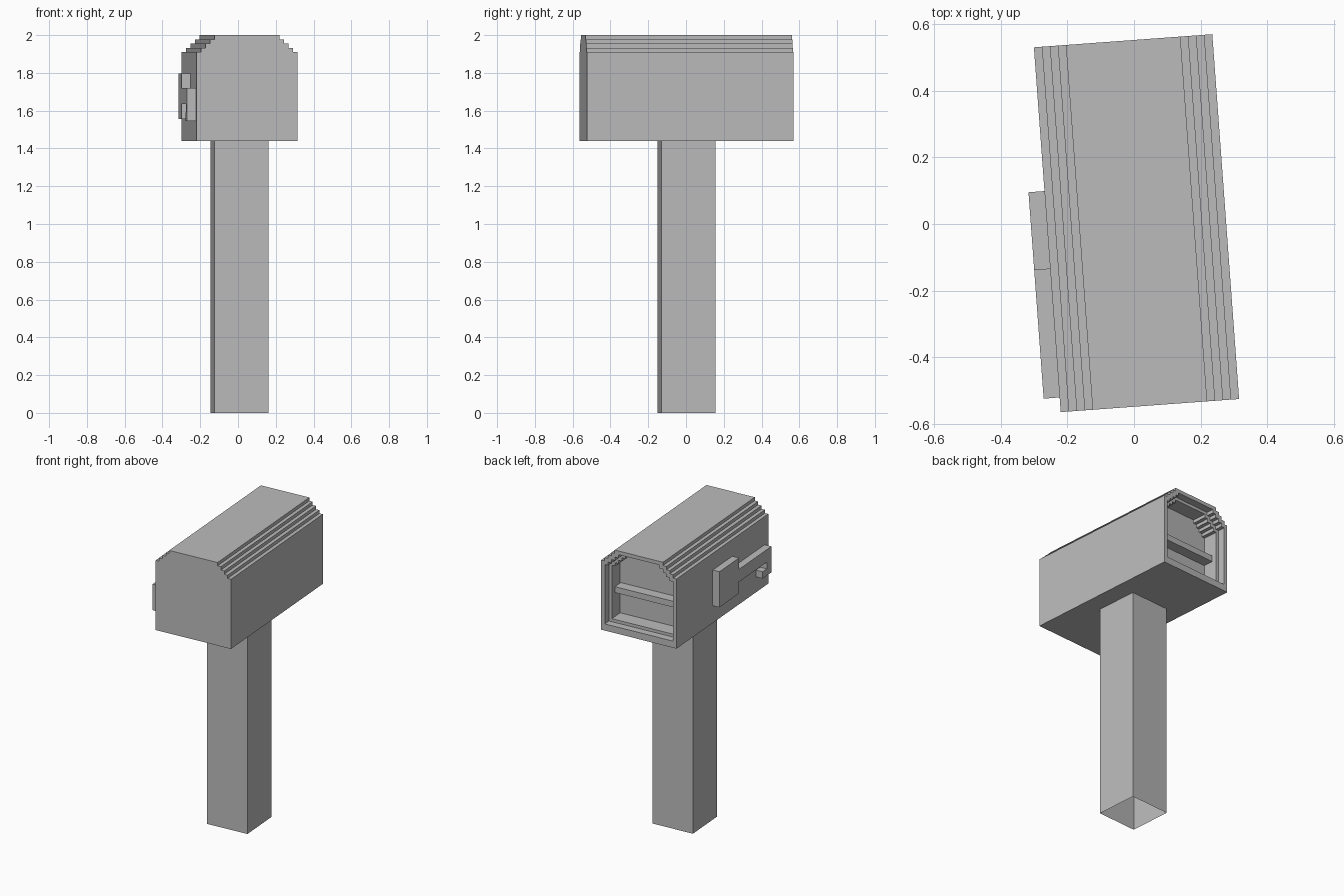
import bpy, bmesh, math
from mathutils import Matrix

if "Cube" in bpy.data.objects:
    bpy.data.objects.remove(bpy.data.objects["Cube"])

# Everything is slightly turned about the vertical axis
PLACE = Matrix.Translation((0.0075, 0.0025, 0)) @ Matrix.Rotation(math.radians(4.2), 4, 'Z')

grey = bpy.data.materials.new("plain_grey")
grey.diffuse_color = (0.5, 0.5, 0.5, 1)
grey.use_nodes = True
grey.node_tree.nodes["Principled BSDF"].inputs["Base Color"].default_value = grey.diffuse_color


def finish(name, bm):
    bmesh.ops.recalc_face_normals(bm, faces=bm.faces)
    bm.transform(PLACE)
    mesh = bpy.data.meshes.new(name)
    bm.to_mesh(mesh)
    bm.free()
    mesh.materials.append(grey)
    bpy.context.collection.objects.link(bpy.data.objects.new(name, mesh))


def box(name, x0, x1, y0, y1, z0, z1, open_bottom=False):
    bm = bmesh.new()
    bmesh.ops.create_cube(bm, size=1)
    for v in bm.verts:
        v.co.x = x0 if v.co.x < 0 else x1
        v.co.y = y0 if v.co.y < 0 else y1
        v.co.z = z0 if v.co.z < 0 else z1
    if open_bottom:
        low = [f for f in bm.faces if all(abs(v.co.z - z0) < 1e-5 for v in f.verts)]
        bmesh.ops.delete(bm, geom=low, context='FACES')
    finish(name, bm)


def profile(half_width, floor, top, step=0.024, rise=0.0225, count=4):
    """Box section with stepped upper corners, as (x, z) points."""
    right = [(half_width, floor)]
    for i in range(count):
        z = top - rise * (count - i)
        right += [(half_width - step * i, z), (half_width - step * (i + 1), z)]
    right.append((half_width - step * count, top))
    return right + [(-x, z) for x, z in reversed(right)]


# Body: stepped shell with a two-stage recess in the back
FRONT, BACK = -0.548, 0.548
outer = profile(0.268, 1.44, 2.0)
lip = profile(0.242, 1.485, 1.975)
inner = profile(0.222, 1.505, 1.955)
stages = [(outer, FRONT), (outer, BACK), (lip, BACK), (lip, BACK - 0.05),
          (inner, BACK - 0.05), (inner, BACK - 0.15)]
bm = bmesh.new()
loops = [[bm.verts.new((x, y, z)) for x, z in pts] for pts, y in stages]
for a, b in zip(loops, loops[1:]):
    for i in range(len(a)):
        j = (i + 1) % len(a)
        bm.faces.new((a[i], a[j], b[j], b[i]))
bm.faces.new(loops[0])
bm.faces.new(loops[-1])
finish("box_body", bm)

# Bar across the recessed back panel
box("door_bar", -0.218, 0.218, BACK - 0.15, BACK - 0.08, 1.67, 1.71)

# Post: hollow square tube, open at the bottom
box("post", -0.144, 0.144, -0.144, 0.144, 0, 1.44, open_bottom=True)

# Signal flag: wide plate, thin arm and hooked end on the left side
flag = [(0.116, 1.797), (-0.118, 1.797), (-0.118, 1.72), (-0.504, 1.72),
        (-0.504, 1.545), (-0.40, 1.545), (-0.40, 1.59), (-0.45, 1.59),
        (-0.45, 1.635), (-0.118, 1.635), (-0.118, 1.557), (0.116, 1.557)]
bm = bmesh.new()
face = bm.faces.new([bm.verts.new((-0.316, y, z)) for y, z in flag])
ext = bmesh.ops.extrude_face_region(bm, geom=[face], use_keep_orig=True)
for v in ext["geom"]:
    if isinstance(v, bmesh.types.BMVert):
        v.co.x = -0.267
finish("signal_flag", bm)
